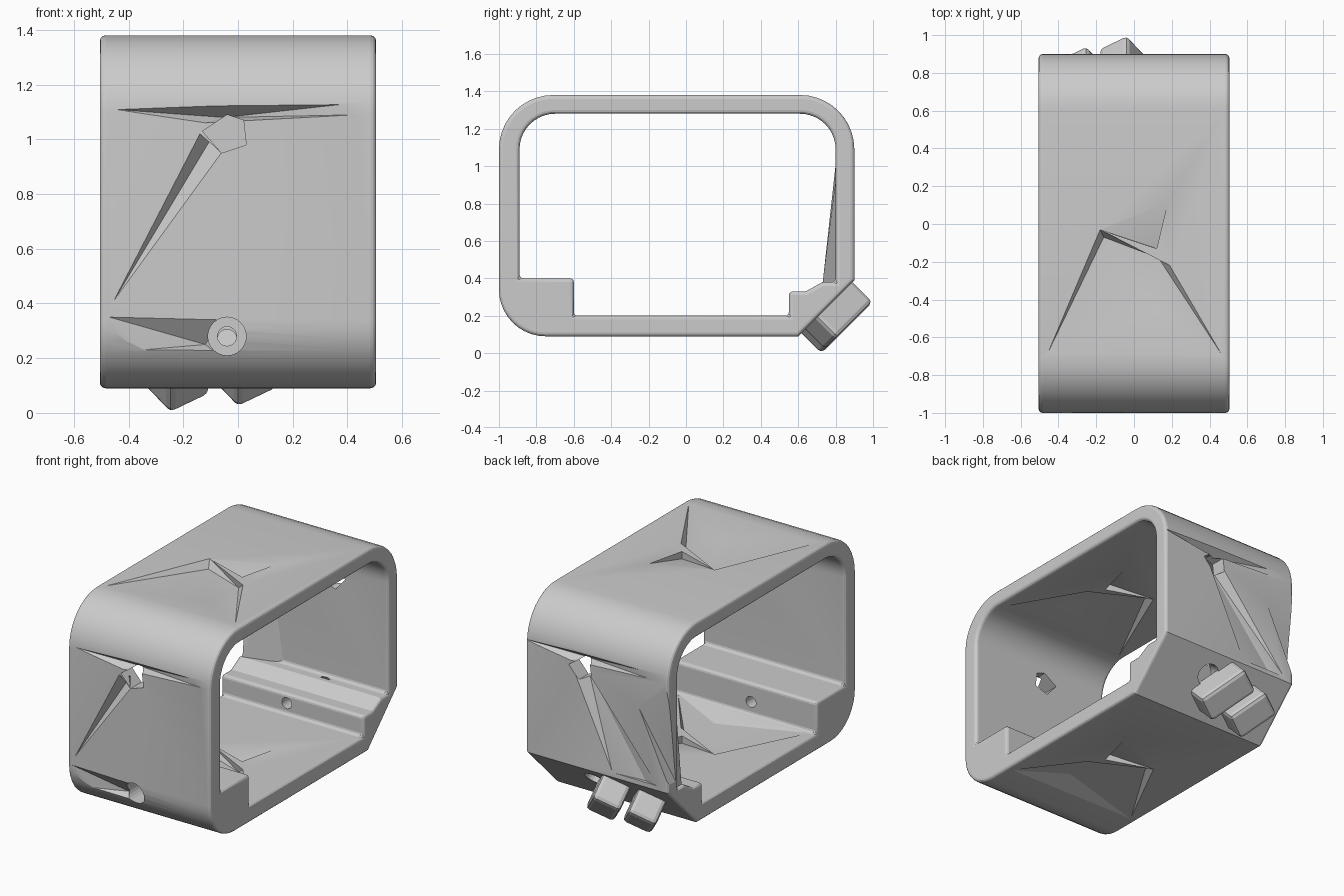
import bpy, bmesh
from math import sin, cos, pi, sqrt
from mathutils import Vector, Matrix

if "Cube" in bpy.data.objects:
    bpy.data.objects.remove(bpy.data.objects["Cube"])


def make(name, bm):
    bmesh.ops.recalc_face_normals(bm, faces=bm.faces)
    me = bpy.data.meshes.new(name)
    bm.to_mesh(me)
    bm.free()
    ob = bpy.data.objects.new(name, me)
    bpy.context.collection.objects.link(ob)
    return ob


def rounded(corners, n=10):
    """Corner list (y, z, radius) to a polygon with filleted corners."""
    out = []
    for i, (y, z, r) in enumerate(corners):
        p = Vector((y, z))
        if not r:
            out.append(p)
            continue
        a = (Vector(corners[i - 1][:2]) - p).normalized()
        b = (Vector(corners[(i + 1) % len(corners)][:2]) - p).normalized()
        c = p + (a + b) * r
        for k in range(n + 1):
            t = k / n * pi / 2
            out.append(c - b * r * cos(t) - a * r * sin(t))
    return out


def prism(name, pts, x0, x1):
    bm = bmesh.new()
    f = bm.faces.new([bm.verts.new((x0, p[0], p[1])) for p in pts])
    ext = bmesh.ops.extrude_face_region(bm, geom=[f])
    bmesh.ops.translate(bm, vec=(x1 - x0, 0, 0),
                        verts=[v for v in ext['geom'] if isinstance(v, bmesh.types.BMVert)])
    return make(name, bm)


def hull(name, pts):
    bm = bmesh.new()
    for p in pts:
        bm.verts.new(p)
    bmesh.ops.convex_hull(bm, input=bm.verts)
    return make(name, bm)


def rod(name, r, start, end):
    bm = bmesh.new()
    a, b = Vector(start), Vector(end)
    d = b - a
    m = Matrix.Translation((a + b) / 2) @ d.to_track_quat('Z', 'Y').to_matrix().to_4x4()
    bmesh.ops.create_cone(bm, cap_ends=True, segments=24, radius1=r, radius2=r,
                          depth=d.length, matrix=m)
    return make(name, bm)


def apply_mod(ob, mod):
    bpy.context.view_layer.objects.active = ob
    bpy.ops.object.modifier_apply(modifier=mod.name)


def cut(ob, cutter):
    m = ob.modifiers.new("cut", 'BOOLEAN')
    m.operation, m.solver, m.object = 'DIFFERENCE', 'EXACT', cutter
    apply_mod(ob, m)
    bpy.data.objects.remove(cutter)


def bevel(ob, w, seg=3):
    m = ob.modifiers.new("bevel", 'BEVEL')
    m.width, m.segments, m.limit_method = w, seg, 'ANGLE'
    m.angle_limit = 1.0
    m.use_clamp_overlap = False
    apply_mod(ob, m)


def smooth(ob):
    bpy.ops.object.select_all(action='DESELECT')
    ob.select_set(True)
    bpy.context.view_layer.objects.active = ob
    bpy.ops.object.shade_smooth_by_angle(angle=0.25)


# Main hollow frame, with the two inner ledges in its inner outline
frame = prism("frame", rounded([(-1, 1.38, .29), (-1, .09, .25), (.6, .09, 0),
                                (.9, .39, 0), (.9, 1.38, .29)]), -.505, .505)
cut(frame, prism("opening", rounded([
    (-.89, 1.28, .19), (-.89, .4, 0), (-.6, .4, 0), (-.6, .2, 0), (.55, .2, 0),
    (.55, .33, 0), (.64, .33, 0), (.73, .38, 0), (.8, .38, 0), (.8, 1.28, .19)]), -.6, .6))
bevel(frame, .02)

# Faceted dents on both faces of the top and bottom walls
for z, s in ((1.38, 1), (1.28, -1), (.09, -1), (.2, 1)):
    hi, lo = z + .001 * s, z - .047 * s
    front = -.69 if z > .3 else -.58
    cut(frame, hull("dent", [(-.46, front, hi), (-.18, -.03, hi), (.47, front - .01, hi),
                             (.19, -.22, hi), (-.16, -.07, lo), (.12, -.46, lo),
                             (.13, -.18, lo)]))
    cut(frame, hull("side_dent", [(-.18, -.03, hi), (.18, .12, hi), (.12, -.13, hi),
                                  (.12, -.13, lo)]))

# Angular openings with tapering grooves in the front and back walls
hole = [(-.13, 1.03), (-.04, 1.09), (.02, 1.07), (.03, .98), (-.06, .95)]
for y, s, f, dx in ((-1, -1, 1, 0), (.9, 1, -1, .07)):
    hi, lo = y + .001 * s, y - .06 * s

    def shaped(name, pts):
        cut(frame, hull(name, [(f * x + dx, yy, z) for x, yy, z in pts]))

    shaped("window", [(x, y + d, z) for x, z in hole for d in (-.15, .15)])
    if s < 0:
        shaped("groove", [(-.46, hi, .40), (-.14, hi, 1.02), (-.06, hi, .95),
                          (-.10, lo, 1.0)])
    else:
        shaped("groove", [(.50, hi, .42), (.18, hi, .42), (-.08, hi, .97), (.02, hi, 1.0),
                          (-.03, lo, 1.0), (.4, y - .02, .42)])
    shaped("top_groove", [(-.46, hi, 1.11), (.44, hi, 1.09), (.4, hi, 1.13), (-.08, hi, 1.125),
                          (-.12, hi, 1.06), (0, hi, 1.07), (-.05, lo, 1.08)])

# Dented back corner and the matching inner brace
cut(frame, hull("corner_dent", [(-.48, .905, 1.09), (-.28, .905, .92), (-.52, .905, .41),
                                (-.52, .905, 1.09), (-.52, .82, .41)]))
hull("edge_brace", [(-.48, .81, 1.1), (-.48, .73, .37), (-.48, .81, .37),
                    (-.2, .81, .37), (-.3, .81, 1.0)])

# Screw holes through the front ledge and the chamfered back ledge
cut(frame, rod("counterbore", .07, (-.04, -1.1, .28), (-.04, -.84, .28)))
cut(frame, rod("screw_hole", .035, (-.04, -.95, .28), (-.04, -.5, .28)))
cut(frame, rod("back_bore", .07, (.08, .9, .22), (.08, .73, .33)))
cut(frame, rod("back_hole", .035, (-.04, .5, .27), (-.04, .85, .27)))
cut(frame, hull("hole_dent", [(-.47, -1.0, .35), (-.47, -1.0, .22), (-.06, -1.0, .34),
                              (-.08, -.99, .22), (-.12, -.93, .25)]))
smooth(frame)

# Pair of slanted clamp lugs on the back chamfer
q = 1 / sqrt(2)
out = Vector((0, q, -q))
along = Vector((0, q, q))
for name, x, v, length in (("right_lug", -.02, .72, .33), ("left_lug", -.25, .665, .27)):
    u = Vector((-.56, 0, 0)) + along * .83
    w = out.cross(u)
    m = Matrix((u * length, w * .18, out * .19)).transposed().to_4x4()
    m.translation = Vector((x, 0, 0)) + along * v + out * .418
    bm = bmesh.new()
    bmesh.ops.create_cube(bm, size=1, matrix=m)
    lug = make(name, bm)
    bevel(lug, .025, 2)
    smooth(lug)
